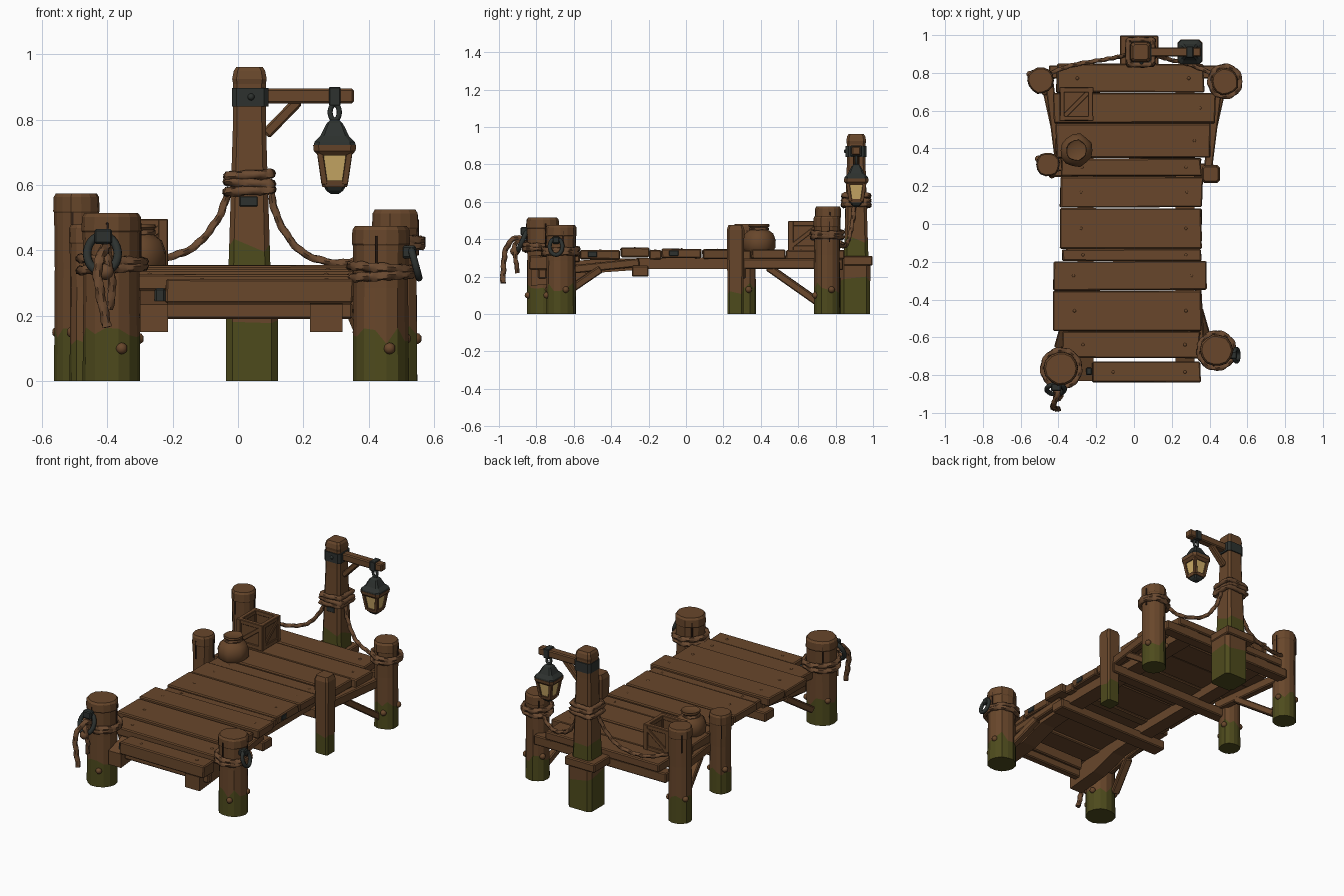
import bpy, bmesh, math, random
from mathutils import Vector, Matrix

if "Cube" in bpy.data.objects:
    bpy.data.objects.remove(bpy.data.objects["Cube"])

random.seed(4)


def mat(name, c):
    m = bpy.data.materials.new(name)
    m.diffuse_color = (*c, 1)
    m.use_nodes = True
    m.node_tree.nodes["Principled BSDF"].inputs["Base Color"].default_value = m.diffuse_color
    return m


WOOD = mat("brown wood", (0.138, 0.062, 0.024))
MOSS = mat("green moss", (0.076, 0.070, 0.012))
IRON = mat("dark iron", (0.026, 0.031, 0.028))
GLASS = mat("amber glass", (0.62, 0.42, 0.14))
ROPE = mat("rope brown", (0.145, 0.068, 0.030))
DARK = mat("dark crevice", (0.03, 0.014, 0.008))


def finish(name, bm, mats, smooth=None):
    bmesh.ops.recalc_face_normals(bm, faces=bm.faces)
    me = bpy.data.meshes.new(name)
    bm.to_mesh(me)
    bm.free()
    for m in mats:
        me.materials.append(m)
    o = bpy.data.objects.new(name, me)
    bpy.context.collection.objects.link(o)
    if smooth:
        bpy.context.view_layer.objects.active = o
        bpy.ops.object.select_all(action='DESELECT')
        o.select_set(True)
        bpy.ops.object.shade_smooth_by_angle(angle=math.radians(smooth))
    return o


def beam(name, a, b, w, h, m=WOOD, bev=0.006, jit=0.0):
    """Bevelled timber from a to b, w wide across, h tall."""
    a, b = Vector(a), Vector(b)
    d = (b - a).normalized()
    up = Vector((0, 0, 1)) if abs(d.z) < 0.95 else Vector((0, 1, 0))
    side = d.cross(up).normalized()
    up = side.cross(d)
    rot = Matrix((d, side, up)).transposed().to_4x4()
    bm = bmesh.new()
    bmesh.ops.create_cube(bm, size=1)
    for v in bm.verts:
        v.co = Vector((v.co.x * (b - a).length, v.co.y * w, v.co.z * h))
        v.co += Vector((random.uniform(-2, 2), random.uniform(-1, 1), random.uniform(-.6, .6))) * jit
    bmesh.ops.bevel(bm, geom=bm.edges[:], offset=bev, segments=1, affect='EDGES')
    bm.transform(Matrix.Translation((a + b) / 2) @ rot)
    return finish(name, bm, [m])


def box(name, x0, x1, y0, y1, z0, z1, m=WOOD, bev=0.006, jit=0.0):
    y, z = (y0 + y1) / 2, (z0 + z1) / 2
    return beam(name, (x0, y, z), (x1, y, z), y1 - y0, z1 - z0, m, bev, jit)


ROUND = [(math.cos(i * math.tau / 14), math.sin(i * math.tau / 14)) for i in range(14)]
SQUARE = [(1, -.75), (1, .75), (.75, 1), (-.75, 1), (-1, .75), (-1, -.75), (-.75, -1), (.75, -1)]


def stack(name, x, y, levels, shape=ROUND, mats=(WOOD,), moss=-1, jit=0.0, smooth=None):
    """Rings of a shape at (z, radius); faces below ring index 'moss' take material 1."""
    bm = bmesh.new()
    wob = [1 + random.uniform(-jit, jit) for _ in shape]
    rings = []
    for i, (z, r) in enumerate(levels):
        dz = 0.03 if i == moss else 0
        rings.append([bm.verts.new((x + p[0] * r * k, y + p[1] * r * k, z + random.uniform(-dz, dz)))
                      for p, k in zip(shape, wob)])
    n = len(shape)
    for i in range(len(rings) - 1):
        for j in range(n):
            f = bm.faces.new((rings[i][j], rings[i][(j + 1) % n], rings[i + 1][(j + 1) % n], rings[i + 1][j]))
            f.material_index = int(i < moss)
    bm.faces.new(rings[0]).material_index = int(moss > 0)
    bm.faces.new(rings[-1])
    return finish(name, bm, mats, smooth)


def tube(name, pts, r, m=ROPE, closed=False, twist=90, sub=8):
    """Swept tube through points; twist gives a laid rope section."""
    P = [Vector(p) for p in pts]
    n = len(P)
    path = []
    for i in range(n if closed else n - 1):
        q = [P[(i + k) % n] if closed else P[min(max(i + k, 0), n - 1)] for k in (-1, 0, 1, 2)]
        for s in range(sub):
            t = s / sub
            path.append(.5 * (2 * q[1] + (q[2] - q[0]) * t + (2 * q[0] - 5 * q[1] + 4 * q[2] - q[3]) * t * t
                              + (3 * q[1] - q[0] - 3 * q[2] + q[3]) * t ** 3))
    if not closed:
        path.append(P[-1])
    bm = bmesh.new()
    rings, L, N, k = [], 0.0, len(path), 9
    side = None
    for i, c in enumerate(path):
        d = (path[(i + 1) % N] if closed or i < N - 1 else c) - (path[i - 1] if closed or i else c)
        d.normalize()
        if side is None:
            side = d.orthogonal()
        side = (side - d * side.dot(d)).normalized()
        up = d.cross(side)
        L += (c - path[i - 1]).length if i else 0
        rings.append([bm.verts.new(c + (side * math.cos(a) + up * math.sin(a)) * r *
                                   (1 + (.2 * math.cos(3 * a + L * twist) if twist else 0)))
                      for a in [j * math.tau / k for j in range(k)]])
    for i in range(N if closed else N - 1):
        A, B = rings[i], rings[(i + 1) % N]
        for j in range(k):
            bm.faces.new((A[j], A[(j + 1) % k], B[(j + 1) % k], B[j]))
    if not closed:
        bm.faces.new(rings[0])
        bm.faces.new(rings[-1])
    return finish(name, bm, [m], 50)


def wrap(name, x, y, z, r, t, tilt=0.01, m=ROPE, shape=ROUND):
    tube(name, [(x + a * r, y + b * r, z + tilt * a) for a, b in shape], t, m, True, sub=5)


def ball(name, c, r, m=WOOD):
    bm = bmesh.new()
    bmesh.ops.create_icosphere(bm, subdivisions=2, radius=r, matrix=Matrix.Translation(c))
    finish(name, bm, [m], 40)


# mooring posts with mossy feet and side pegs
POSTS = {"front_left": (-.385, -.765, .088, .515), "front_right": (.437, -.67, .083, .475),
         "back_left": (-.495, .76, .068, .575), "back_right": (.482, .755, .07, .525),
         "mid_left": (-.455, .315, .062, .48)}
for n, (x, y, r, h) in POSTS.items():
    stack(n + "_post", x, y, [(0, r), (.14, r * .99), (h * .6, r * .97), (h - .06, r), (h - .055, r * 1.04),
                              (h - .012, r * 1.02), (h, r * .92)], mats=(WOOD, MOSS), moss=1, jit=.05)
    for a, z in ((-70, .10), (20, .13), (150, .15)):
        a = math.radians(a)
        ball(n + "_peg", (x + r * .96 * math.cos(a), y + r * .96 * math.sin(a), z), .018)
    for a in (-100, 10, 130):
        a = math.radians(a)
        cx, cy = x + r * .99 * math.cos(a), y + r * .99 * math.sin(a)
        beam(n + "_crack", (cx, cy, h - .14), (cx, cy, h - .03), .007, .007, DARK, .001)
stack("mid_right_post", .407, .265, [(0, .042), (.12, .043), (.45, .047), (.475, .038)], SQUARE, (WOOD, MOSS), 1)

# deck planks: y0, y1, x0, x1, top height
PLANKS = [(-.838, -.73, -.22, .35, .312), (-.71, -.568, -.38, .35, .328), (-.565, -.354, -.425, .355, .342),
          (-.35, -.197, -.43, .385, .354), (-.195, -.132, -.38, .355, .342), (-.13, .083, -.39, .355, .348),
          (.088, .25, -.39, .36, .345), (.252, .348, -.385, .355, .338), (.35, .532, -.415, .40, .344),
          (.535, .693, -.425, .43, .34), (.695, .848, -.41, .37, .344)]
for i, (y0, y1, x0, x1, z) in enumerate(PLANKS):
    box("deck_plank", x0, x1, y0, y1, z - (.075 if i == 0 else .05), z, jit=.003, bev=.006)
    for x in (x0 + .11, x1 - .08):
        ball("plank_nail", (x, (y0 + y1) / 2, z - .007), .011)
    if i in (2, 5):
        box("plank_end_plate", x1 - .01, x1 + .006, y0 + .04, y0 + .09, z - .038, z - .008, IRON, .003)
box("front_plank_plate", -.255, -.222, -.80, -.76, .24, .285, IRON)

# arched stringers under the deck
prof = [(-.83, .15), (-.62, .17), (-.45, .222), (-.2, .24), (.84, .24),
        (.84, .295), (0, .302), (-.45, .295), (-.7, .275), (-.83, .235)]
for n, x0, x1 in (("left", -.30, -.215), ("right", .22, .32)):
    bm = bmesh.new()
    f = bm.faces.new([bm.verts.new((x0, y, z)) for y, z in prof])
    e = bmesh.ops.extrude_face_region(bm, geom=[f])
    bmesh.ops.translate(bm, vec=(x1 - x0, 0, 0), verts=[v for v in e['geom'] if isinstance(v, bmesh.types.BMVert)])
    finish(n + "_stringer", bm, [WOOD])

# cross beams
box("front_cross_beam", -.22, .35, -.79, -.745, .19, .24)
box("middle_cross_beam", -.40, .375, -.29, -.20, .20, .258)
box("rear_cross_beam", -.45, .42, .25, .32, .19, .25)
box("back_cross_beam", -.45, .45, .77, .84, .235, .295)

# side rails and diagonal braces
for s, n in ((-1, "left"), (1, "right")):
    beam(n + "_side_rail", (s * .39, .28, .268), (s * .455, .80, .268), .045, .055)
    beam(n + "_back_brace", (s * .405, .44, .25), (s * .465, .71, .06), .04, .04)
    beam(n + "_front_edge_beam", (s * .335, -.25, .275), (s * .355, -.64, .235), .035, .045)
    beam(n + "_front_brace", (s * .345, -.46, .24), (s * .40, -.65, .11), .045, .04)

# lamp pile, collar and tapered lamp post
stack("lamp_pile", .043, .905, [(0, .08), (.2, .08), (.27, .082)], SQUARE, (WOOD, MOSS), 1)
box("lamp_collar", -.075, .13, .84, .998, .258, .31)
stack("lamp_post", .035, .91, [(.29, .066), (.41, .062), (.80, .05), (.91, .05), (.925, .053), (.95, .048), (.962, .04)],
      SQUARE, (WOOD, MOSS), 1)
stack("lamp_iron_band", .037, .91, [(.84, .056), (.898, .056)], SQUARE, (IRON,))
ball("band_bolt", (.04, .855, .87), .011, IRON)
box("lamp_post_patch", .005, .06, .849, .856, .535, .565, IRON, .002)
box("lamp_arm", .08, .355, .886, .934, .85, .895)
beam("lamp_arm_brace", (.085, .91, .755), (.185, .91, .858), .035, .033)

# hanging lantern
LX, LY = .296, .91
box("arm_strap", LX - .018, LX + .018, LY - .03, LY + .03, .843, .901, IRON, .003)
tube("lantern_hook", [(LX + .014 * math.sin(a), LY, .823 + .024 * math.cos(a)) for a in
                      [i * math.tau / 8 for i in range(8)]], .008, IRON, True, 0)
stack("lantern_roof", LX, LY, [(.722, .064), (.732, .062), (.75, .044), (.775, .032), (.79, .024), (.80, .012)],
      SQUARE, (IRON,))
stack("lantern_rim", LX, LY, [(.69, .05), (.705, .064), (.723, .066)], SQUARE, (WOOD,))
stack("lantern_glass", LX, LY, [(.61, .033), (.70, .046)], SQUARE, (GLASS,))
for sx in (-1, 1):
    for sy in (-1, 1):
        beam("lantern_corner", (LX + sx * .031, LY + sy * .031, .603), (LX + sx * .045, LY + sy * .045, .70),
             .019, .019, WOOD, .002)
stack("lantern_base", LX, LY, [(.595, .038), (.614, .042)], SQUARE, (WOOD,))
stack("lantern_foot", LX, LY, [(.573, .012), (.583, .026), (.597, .034)], SQUARE, (IRON,))

# ropes round the posts
for i in range(3):
    wrap("lamp_rope_wrap", .035, .91, .583 + .024 * i, .066 - .001 * i, .014, .004 * (-1) ** i, shape=SQUARE)
for n, zs in (("front_left", (.345, .37)), ("front_right", (.322, .347)), ("back_right", (.41, .435))):
    x, y, r, h = POSTS[n]
    for i, z in enumerate(zs):
        wrap(n + "_rope_wrap", x, y, z, r * 1.02 + .008, .014, .006 * (-1) ** i)

# slack ropes from the lamp post to the back posts
tube("left_slack_rope", [(-.03, .90, .58), (-.06, .89, .50), (-.13, .875, .415), (-.22, .86, .378),
                         (-.33, .84, .372), (-.44, .80, .40)], .011, sub=10)
tube("right_slack_rope", [(.10, .90, .58), (.125, .89, .49), (.19, .87, .40), (.28, .85, .364),
                          (.36, .82, .37), (.43, .79, .42)], .011, sub=10)

# iron mooring rings and the dangling rope
R = [i * math.tau / 12 for i in range(12)]
tube("front_mooring_ring", [(-.415 + .047 * math.cos(a), -.875 + .025 * math.sin(a), .39 + .055 * math.sin(a)) for a in R],
     .013, IRON, True, 0, 3)
box("front_ring_plate", -.44, -.385, -.885, -.845, .42, .465, IRON)
tube("right_mooring_ring", [(.542 - .012 * math.sin(a), -.695 + .034 * math.cos(a), .36 + .044 * math.sin(a)) for a in R],
     .011, IRON, True, 0, 3)
box("right_ring_plate", .50, .545, -.715, -.675, .375, .415, IRON)
tube("dangling_rope", [(-.40, -.86, .34), (-.40, -.88, .405), (-.415, -.93, .395), (-.43, -.965, .34),
                       (-.42, -.975, .26), (-.40, -.98, .165)], .014)
tube("short_rope_end", [(-.42, -.88, .40), (-.40, -.915, .37), (-.385, -.91, .29), (-.395, -.90, .22)], .012)
ball("rope_knot", (-.405, -.915, .335), .026, ROPE)

# open slatted crate
cx, cy, s, z0, z1 = -.305, .635, .075, .34, .497
box("crate_floor", cx - s, cx + s, cy - s, cy + s, z0, z0 + .03)
for sx in (-1, 1):
    beam("crate_side_panel", (cx + sx * s, cy - s, .42), (cx + sx * s, cy + s, .42), .014, .15)
    beam("crate_end_panel", (cx - s, cy + sx * s, .42), (cx + s, cy + sx * s, .42), .014, .15)
    e = s + .008
    beam("crate_side_diagonal", (cx + sx * e, cy - s, .36), (cx + sx * e, cy + s, .475), .012, .022, bev=.002)
    beam("crate_end_diagonal", (cx - s, cy + sx * e, .36), (cx + s, cy + sx * e, .475), .012, .022, bev=.002)
    for z in (z0 + .013, z1 - .013):
        beam("crate_side_rail", (cx + sx * s, cy - s - .01, z), (cx + sx * s, cy + s + .01, z), .026, .026, bev=.003)
        beam("crate_end_rail", (cx - s - .01, cy + sx * s, z), (cx + s + .01, cy + sx * s, z), .026, .026, bev=.003)
    for sy in (-1, 1):
        beam("crate_corner", (cx + sx * s, cy + sy * s, z0), (cx + sx * s, cy + sy * s, z1), .03, .03, bev=.003)
beam("crate_floor_diagonal", (cx - s, cy - s, .38), (cx + s, cy + s, .38), .025, .015, bev=.002)

# tied sack
stack("sack", -.305, .39, [(.335, .072), (.355, .086), (.395, .087), (.43, .074), (.448, .05), (.456, .042),
                           (.47, .055), (.48, .053), (.472, .035)], jit=.07, smooth=50)
wrap("sack_tie", -.305, .39, .453, .046, .008, .003)
